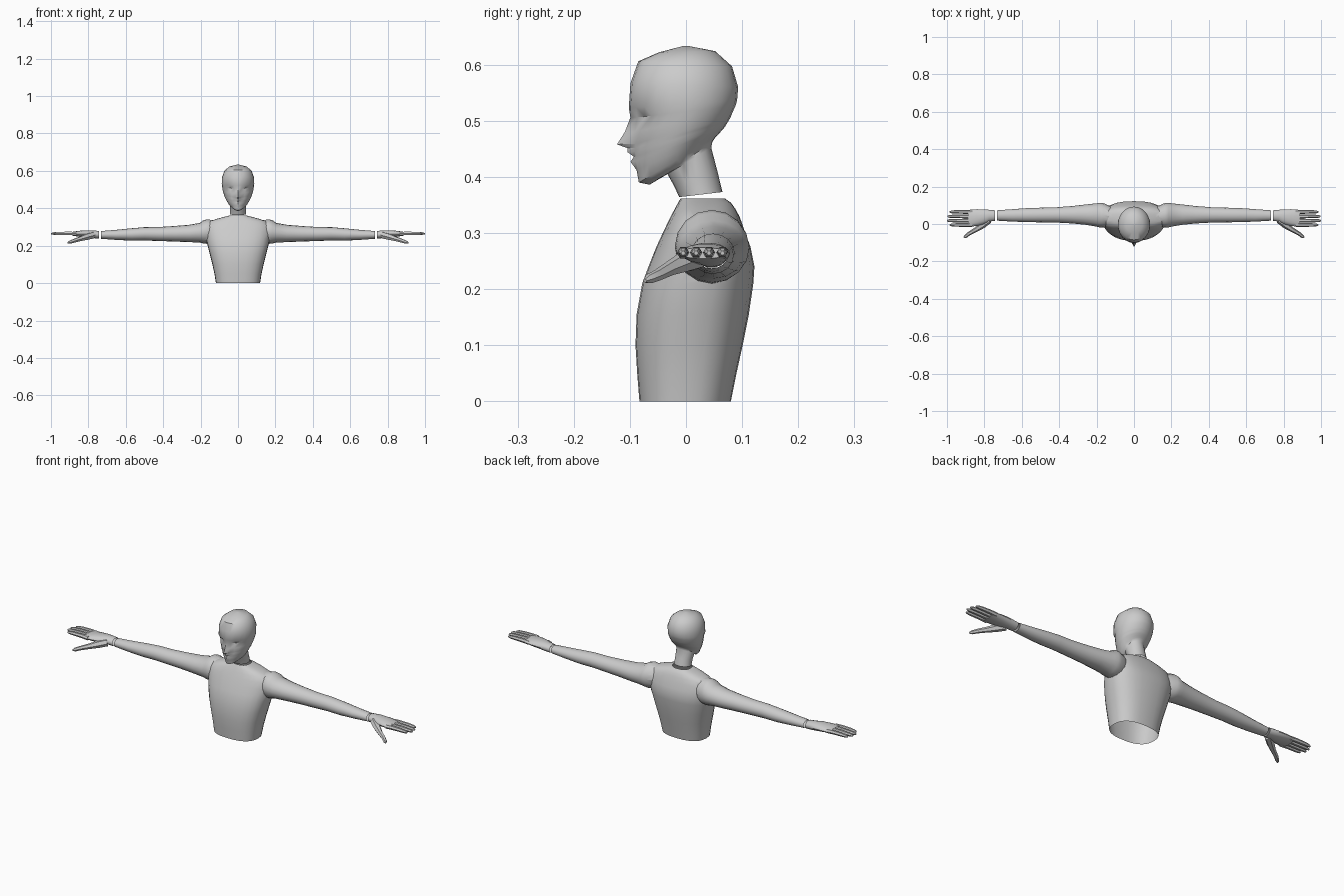
import bpy, bmesh
from math import sin, cos, pi, radians
from mathutils import Vector

if "Cube" in bpy.data.objects:
    bpy.data.objects.remove(bpy.data.objects["Cube"])


def loft(name, rings, cap_start=True, cap_end=True, angle=40):
    """Skin a list of equal-length point rings."""
    bm = bmesh.new()
    loops = [[bm.verts.new(p) for p in r] for r in rings]
    n = len(loops[0])
    for a, b in zip(loops, loops[1:]):
        for i in range(n):
            j = (i + 1) % n
            bm.faces.new((a[i], a[j], b[j], b[i]))
    if cap_start:
        bm.faces.new(loops[0][::-1])
    if cap_end:
        bm.faces.new(loops[-1])
    bmesh.ops.recalc_face_normals(bm, faces=bm.faces)
    # make sure open shells point outwards
    if bm.calc_volume(signed=True) < 0:
        bmesh.ops.reverse_faces(bm, faces=bm.faces)
    me = bpy.data.meshes.new(name)
    bm.to_mesh(me)
    bm.free()
    ob = bpy.data.objects.new(name, me)
    bpy.context.collection.objects.link(ob)
    smooth(ob, angle)
    return ob


def smooth(ob, angle):
    bpy.ops.object.select_all(action='DESELECT')
    ob.select_set(True)
    bpy.context.view_layer.objects.active = ob
    bpy.ops.object.shade_smooth_by_angle(angle=radians(angle))


def oval(n, e=1.0):
    """Unit superellipse points."""
    def p(v):
        return (1 if v >= 0 else -1) * abs(v) ** e
    return [(p(cos(2 * pi * i / n)), p(sin(2 * pi * i / n))) for i in range(n)]


def x_rings(s, sections, n):
    """Sections along x: x, y low, y high, z low, z high."""
    return [[(s * x, (y0 + y1) / 2 + (y1 - y0) / 2 * u, (z0 + z1) / 2 + (z1 - z0) / 2 * v)
             for u, v in oval(n)] for x, y0, y1, z0, z1 in sections]


def tube(name, path, n=6):
    """Digit through points (x, y, z, radius)."""
    pts = [Vector(p[:3]) for p in path]
    rings = []
    for i, c in enumerate(pts):
        d = (pts[min(i + 1, len(pts) - 1)] - pts[max(i - 1, 0)]).normalized()
        side = d.cross(Vector((0, 0, 1))).normalized()
        up = side.cross(d)
        rings.append([c + (side * u + up * v) * path[i][3] for u, v in oval(n)])
    return loft(name, rings, angle=50)


# torso: z, half width, front y, back y
torso_sections = [
    (0, .118, -.083, .080), (.05, .126, -.087, .090), (.10, .137, -.090, .101),
    (.155, .151, -.088, .112), (.21, .165, -.078, .120), (.24, .170, -.067, .122),
    (.275, .175, -.053, .115), (.305, .172, -.039, .104), (.328, .155, -.028, .096),
    (.343, .115, -.020, .088), (.354, .075, -.014, .080), (.361, .047, -.010, .070)]
torso = loft("torso", [[(w * u, (f + b) / 2 + (b - f) / 2 * v, z) for u, v in oval(28, .8)]
                       for z, w, f, b in torso_sections])

# arms joined to the torso
arm_sections = [
    (.125, -.010, .095, .215, .335), (.165, -.020, .112, .210, .341), (.185, -.018, .113, .212, .336),
    (.205, -.013, .110, .217, .322), (.26, -.004, .104, .219, .312), (.33, .003, .096, .222, .306),
    (.42, .008, .089, .225, .300), (.50, .009, .087, .228, .299), (.57, .010, .085, .227, .293),
    (.65, .013, .079, .231, .285), (.733, .018, .073, .237, .278)]
for s in (-1, 1):
    arm = loft("arm", x_rings(s, arm_sections, 16))
    m = torso.modifiers.new("join", 'BOOLEAN')
    m.operation, m.solver, m.object = 'UNION', 'EXACT', arm
    bpy.context.view_layer.objects.active = torso
    bpy.ops.object.modifier_apply(modifier=m.name)
    bpy.data.objects.remove(arm)

# open the waist, neck and wrists
bm = bmesh.new()
bm.from_mesh(torso.data)
caps = [f for f in bm.faces if all(v.co.z < .001 for v in f.verts)
        or all(v.co.z > .3605 for v in f.verts) or all(abs(v.co.x) > .732 for v in f.verts)]
bmesh.ops.delete(bm, geom=caps, context='FACES')
bm.to_mesh(torso.data)
bm.free()
torso.name = "torso_and_arms"
smooth(torso, 40)

# hands
palm_sections = [
    (.742, .017, .073, .238, .279), (.775, .013, .076, .240, .282), (.80, .000, .078, .242, .283),
    (.84, -.010, .079, .246, .281), (.87, -.014, .077, .251, .277), (.888, -.013, .075, .254, .274)]
fingers = [(-.005, .985), (.018, 1.0), (.041, .998), (.065, .985)]
for s, side in ((-1, "right"), (1, "left")):
    loft(side + "_palm", x_rings(s, palm_sections, 14), cap_start=False)
    for i, (y, tip) in enumerate(fingers):
        tube(f"{side}_finger_{i + 1}", [
            (s * .865, y, .264, .011), (s * .90, y, .266, .0105), (s * .945, y, .266, .0095),
            (s * (tip - .012), y, .265, .008), (s * tip, y, .264, .004)])
    tube(side + "_thumb", [
        (s * .775, .022, .256, .019), (s * .81, -.006, .247, .018), (s * .845, -.030, .236, .013),
        (s * .88, -.050, .225, .0105), (s * .900, -.066, .218, .009), (s * .909, -.073, .215, .004)])

# head: front y, front z, back y, back z, half width, front ridge, front narrowing
head_sections = [
    (-.012, .364, .065, .373, .043, 0, 0), (-.022, .385, .056, .410, .042, 0, 0),
    (-.033, .405, .045, .452, .044, 0, 0), (-.065, .386, .047, .462, .046, 0, .3),
    (-.084, .390, .052, .470, .055, 0, .3), (-.088, .412, .058, .476, .063, 0, .25),
    (-.092, .427, .066, .485, .069, -.007, .2), (-.091, .436, .070, .490, .072, -.002, .18),
    (-.094, .444, .073, .495, .074, -.010, .16), (-.092, .451, .076, .500, .076, -.012, .14),
    (-.093, .458, .079, .505, .078, -.030, .12), (-.094, .480, .083, .515, .082, -.015, .1),
    (-.094, .506, .088, .526, .085, -.005, .06), (-.102, .523, .091, .536, .087, 0, .03),
    (-.099, .567, .093, .560, .086, 0, 0), (-.085, .606, .082, .597, .073, 0, 0),
    (-.048, .622, .052, .624, .046, 0, 0), (-.006, .633, .006, .633, .006, 0, 0)]
N = 24
sockets = {1: .004, 2: .009, 3: .006}
rings = []
for i, (yf, zf, yb, zb, w, ridge, narrow) in enumerate(head_sections):
    ring = []
    for k in range(N):
        a = 2 * pi * k / N
        t = (1 - cos(a)) / 2
        y = yf + (yb - yf) * t + (ridge if k == 0 else 0)
        if i == 12:
            y += sockets.get(min(k, N - k), 0)
        ring.append((w * sin(a) * (1 - narrow * max(0, cos(a))), y, zf + (zb - zf) * t))
    rings.append(ring)
loft("head", rings, cap_start=False, angle=45)
